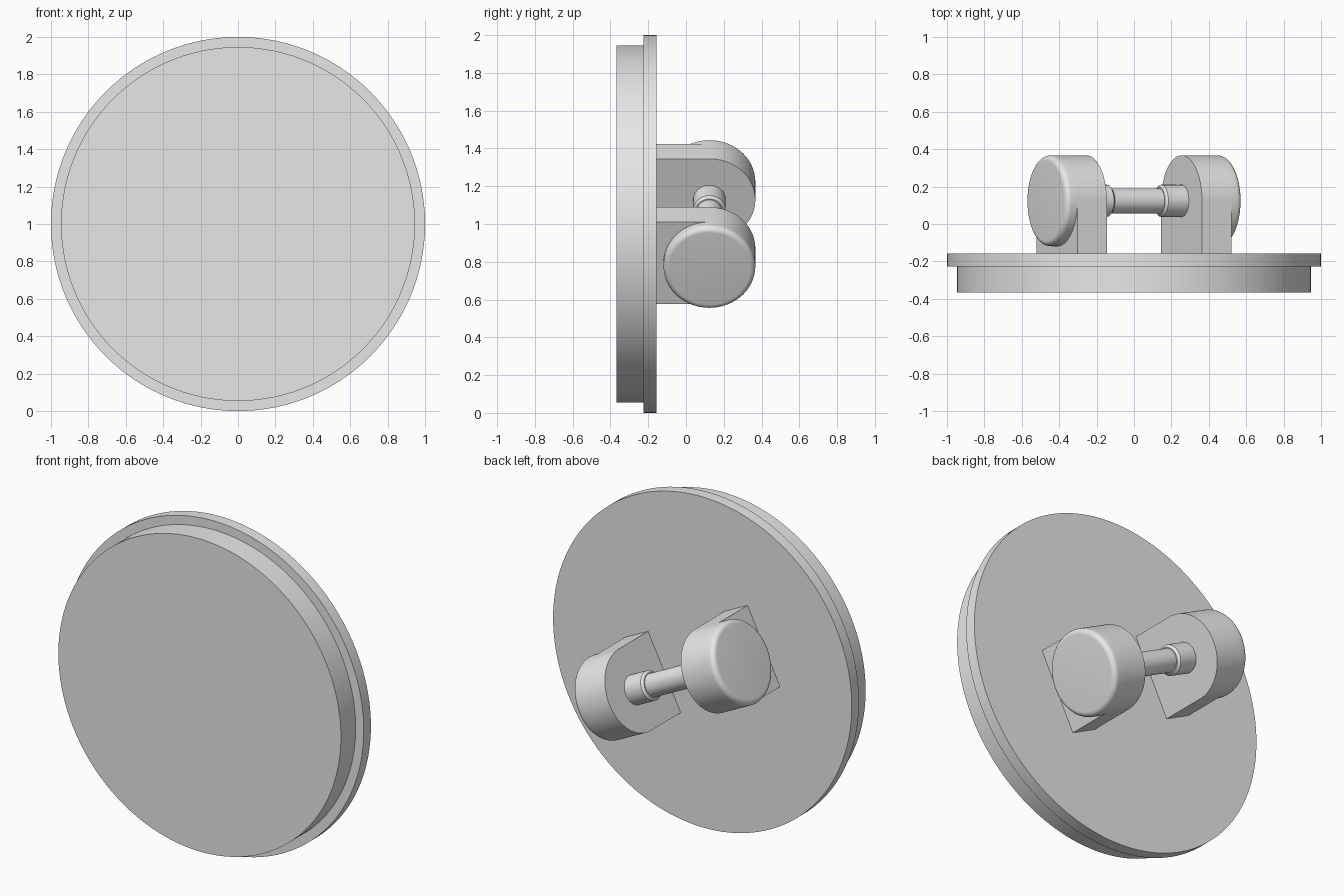
import bpy
import bmesh
from math import pi, sin, cos, radians
from mathutils import Matrix

cube = bpy.data.objects.get("Cube")
if cube:
    bpy.data.objects.remove(cube, do_unlink=True)

# One plain grey for everything
grey = bpy.data.materials.new("plain_grey")
grey.use_nodes = True
colour = (0.8, 0.8, 0.8, 1)
grey.diffuse_color = colour
grey.node_tree.nodes["Principled BSDF"].inputs["Base Color"].default_value = colour


def finish(name, bm, matrix):
    """Shade smooth with sharp edges kept, and place the part."""
    bmesh.ops.recalc_face_normals(bm, faces=bm.faces)
    for f in bm.faces:
        f.smooth = True
    for e in bm.edges:
        e.smooth = e.calc_face_angle(0) < radians(30)
    mesh = bpy.data.meshes.new(name)
    bm.to_mesh(mesh)
    bm.free()
    mesh.materials.append(grey)
    obj = bpy.data.objects.new(name, mesh)
    obj.matrix_world = matrix
    bpy.context.collection.objects.link(obj)


def turned(name, profile, matrix, sides=96):
    """Solid turned around local x from (distance, radius) points."""
    bm = bmesh.new()
    rings = []
    for d, r in profile:
        angles = [2 * pi * i / sides for i in range(sides)]
        rings.append([bm.verts.new((d, r * cos(a), r * sin(a))) for a in angles])
    for low, high in zip(rings, rings[1:]):
        for i in range(sides):
            j = (i + 1) % sides
            bm.faces.new((low[i], low[j], high[j], high[i]))
    bm.faces.new(rings[0])
    bm.faces.new(rings[-1])
    finish(name, bm, matrix)


def bracket(name, inner, outer, radius, foot, matrix, steps=48):
    """Plate with a square foot and a half-round end."""
    bm = bmesh.new()
    outline = [(foot, -radius)]
    for i in range(steps + 1):
        a = -pi / 2 + pi * i / steps
        outline.append((radius * cos(a), radius * sin(a)))
    outline.append((foot, radius))
    face = bm.faces.new([bm.verts.new((inner, y, z)) for y, z in outline])
    moved = bmesh.ops.extrude_face_region(bm, geom=[face], use_keep_orig=True)
    verts = [v for v in moved["geom"] if isinstance(v, bmesh.types.BMVert)]
    bmesh.ops.translate(bm, verts=verts, vec=(outer - inner, 0, 0))
    finish(name, bm, matrix)


# Stepped round plate, turned along y
plate = Matrix.Translation((0, 0, 1)) @ Matrix.Rotation(pi / 2, 4, 'Z')
turned("round_plate", [(-0.367, 0.946), (-0.226, 0.946), (-0.226, 1), (-0.157, 1)],
       plate, 160)

# Tilted handle on the back
AXIS_Y, TILT = 0.124, radians(26.7)
KNOB_R, ROUND = 0.243, 0.03
INNER, OUTER, END = 0.285, 0.46, 0.527


def handle_frame(turn):
    return Matrix.Translation((0, AXIS_Y, 1)) @ Matrix.Rotation(TILT + turn, 4, 'Y')


turned("handle_rod", [(-0.2, 0.067), (0.2, 0.067)], handle_frame(0), 64)

knob = [(OUTER, KNOB_R)]
for i in range(9):
    a = pi / 2 * i / 8
    knob.append((END - ROUND + ROUND * sin(a), KNOB_R - ROUND + ROUND * cos(a)))

for side, turn in (("left", 0), ("right", pi)):
    frame = handle_frame(turn)
    turned(side + "_collar", [(0.15, 0.073), (0.163, 0.086), (INNER + 0.02, 0.086)], frame, 64)
    bracket(side + "_bracket", INNER, OUTER, KNOB_R, -0.157 - AXIS_Y, frame)
    turned(side + "_knob", knob, frame)
